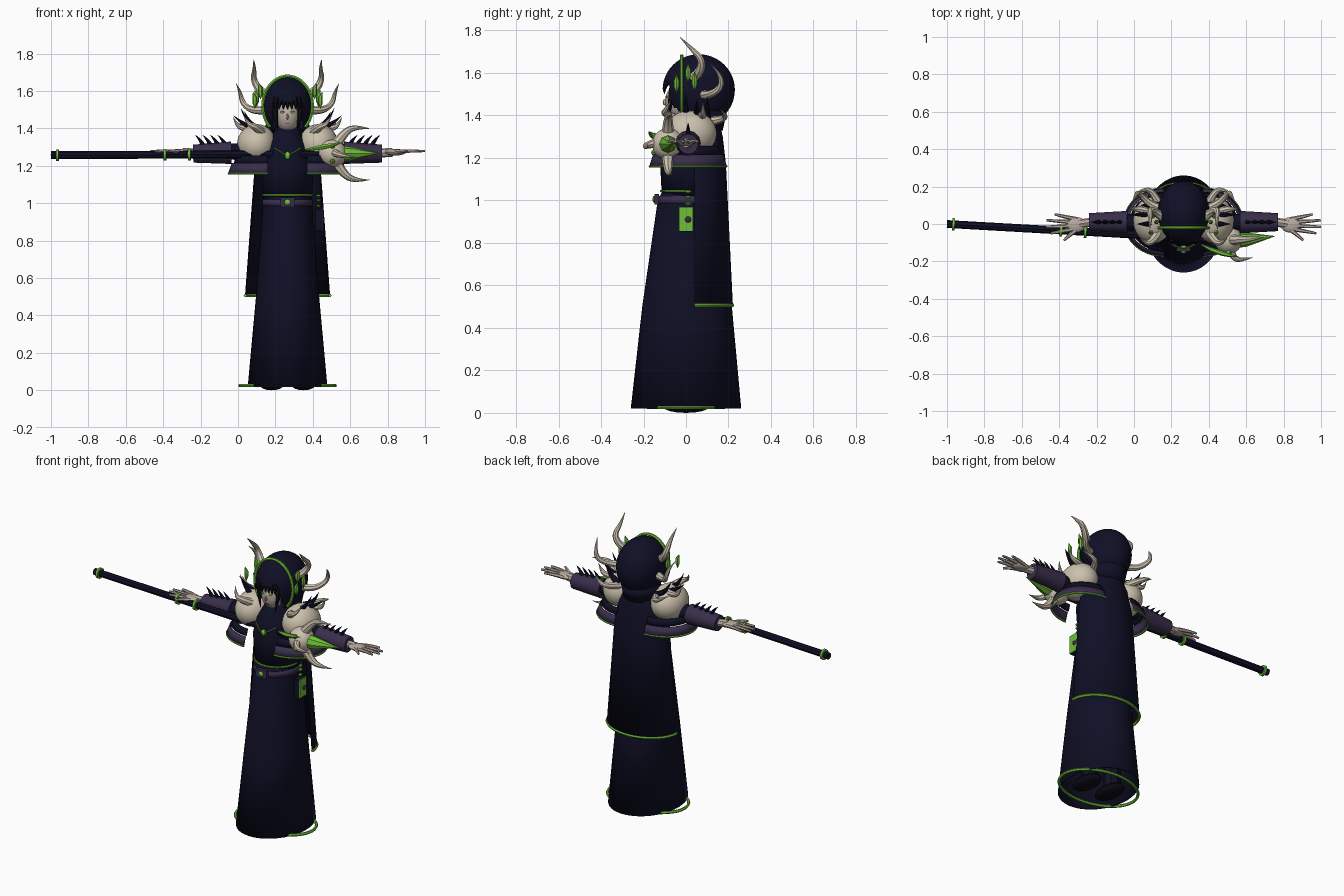
import bpy, bmesh
from math import cos, sin, pi, radians
from mathutils import Vector

if "Cube" in bpy.data.objects:
    bpy.data.objects.remove(bpy.data.objects["Cube"], do_unlink=True)

CX = 0.265  # body axis
parts = []


def material(name, rgb):
    m = bpy.data.materials.new(name)
    m.use_nodes = True
    m.diffuse_color = (*rgb, 1)
    m.node_tree.nodes["Principled BSDF"].inputs["Base Color"].default_value = (*rgb, 1)
    return m


NAVY = material("navy cloth", (0.005, 0.005, 0.02))
PURPLE = material("dusk purple", (0.04, 0.027, 0.07))
GREEN = material("bright green", (0.16, 0.52, 0.04))
BONE = material("bone", (0.6, 0.53, 0.42))
SKIN = material("pale skin", (0.48, 0.40, 0.35))
BLACK = material("black hair", (0.004, 0.004, 0.008))


def add(name, mesh, mat):
    ob = bpy.data.objects.new(name, mesh)
    bpy.context.collection.objects.link(ob)
    mesh.materials.clear()
    mesh.materials.append(mat)
    parts.append(ob)
    return ob


def from_bm(name, bm, mat):
    bmesh.ops.recalc_face_normals(bm, faces=bm.faces[:])
    mesh = bpy.data.meshes.new(name)
    bm.to_mesh(mesh)
    bm.free()
    return add(name, mesh, mat)


def ball(name, c, r, mat, cut=None, seg=32):
    """Ellipsoid; faces whose centre satisfies cut are removed."""
    bm = bmesh.new()
    bmesh.ops.create_uvsphere(bm, u_segments=seg, v_segments=seg // 2, radius=1)
    for v in bm.verts:
        v.co = Vector(c) + Vector([a * b for a, b in zip(v.co, r)])
    if cut:
        dead = [f for f in bm.faces if cut(f.calc_center_median())]
        bmesh.ops.delete(bm, geom=dead, context="FACES")
    return from_bm(name, bm, mat)


def box(name, c, size, mat):
    bm = bmesh.new()
    bmesh.ops.create_cube(bm, size=1)
    for v in bm.verts:
        v.co = Vector(c) + Vector([a * b for a, b in zip(v.co, size)])
    return from_bm(name, bm, mat)


def shell(name, rings, mat, a0=0, a1=360, n=40):
    """Loft of elliptical arcs, each ring = (z, x, y, rx, ry)."""
    bm = bmesh.new()
    full = a1 - a0 == 360
    count = n if full else n + 1
    rows = []
    for z, x, y, rx, ry in rings:
        angles = [radians(a0 + (a1 - a0) * i / n) for i in range(count)]
        rows.append([bm.verts.new((x + rx * cos(a), y + ry * sin(a), z)) for a in angles])
    for low, high in zip(rows, rows[1:]):
        for i in range(n):
            j = (i + 1) % count
            bm.faces.new((low[i], low[j], high[j], high[i]))
    ob = from_bm(name, bm, mat)
    mod = ob.modifiers.new("thickness", "SOLIDIFY")
    mod.thickness = 0.006
    mod.offset = 0
    return ob


def tube(name, pts, radii, mat, res=2, smooth=True):
    """Tapered tube along a path, turned into a mesh."""
    cu = bpy.data.curves.new(name, "CURVE")
    cu.dimensions = "3D"
    cu.bevel_depth = 1
    cu.bevel_resolution = res
    cu.use_fill_caps = True
    sp = cu.splines.new("NURBS" if smooth else "POLY")
    sp.points.add(len(pts) - 1)
    for p, co, r in zip(sp.points, pts, radii):
        p.co = (*co, 1)
        p.radius = max(r, 0.0006)
    if smooth:
        sp.order_u = 3
        sp.use_endpoint_u = True
        sp.resolution_u = 6
    tmp = bpy.data.objects.new("tmp", cu)
    bpy.context.collection.objects.link(tmp)
    bpy.context.view_layer.update()
    mesh = bpy.data.meshes.new_from_object(tmp.evaluated_get(bpy.context.evaluated_depsgraph_get()))
    bpy.data.objects.remove(tmp, do_unlink=True)
    return add(name, mesh, mat)


def trim(name, z, x, y, rx, ry, a0=0, a1=360, r=0.009):
    steps = [radians(a0 + (a1 - a0) * i / 40) for i in range(41)]
    pts = [(x + rx * cos(a), y + ry * sin(a), z) for a in steps]
    return tube(name, pts, [r] * 41, GREEN, 1, False)


# Robe, torso and cape
shell("robe", [(0.02, CX, 0, 0.21, 0.257), (0.5, CX, 0.005, 0.166, 0.208),
               (1.0, CX, 0.02, 0.128, 0.15), (1.04, CX, 0.02, 0.125, 0.13)], NAVY)
shell("torso", [(1.0, CX, 0.02, 0.125, 0.13), (1.2, CX, 0.02, 0.14, 0.14),
                (1.31, CX, 0.02, 0.11, 0.13), (1.38, CX, 0.03, 0.07, 0.1),
                (1.42, CX, 0.04, 0.06, 0.08)], NAVY)
shell("cape", [(0.5, CX, 0.04, 0.225, 0.178), (1.17, CX, 0.04, 0.175, 0.145),
               (1.3, CX, 0.04, 0.14, 0.13), (1.39, CX, 0.05, 0.08, 0.1)], NAVY, 0, 180)
trim("cape_trim", 0.507, CX, 0.04, 0.226, 0.178, 0, 180)
trim("hem_ring", 0.025, CX, 0, 0.255, 0.178)

# Belt, buckle and pendant
shell("belt", [(0.985, CX, 0.02, 0.133, 0.153), (1.02, CX, 0.02, 0.131, 0.15)], PURPLE)
trim("waist_trim", 1.045, CX, 0.02, 0.13, 0.137, 180, 360, 0.006)
box("buckle", (CX, -0.138, 1.005), (0.075, 0.02, 0.05), PURPLE)
ball("buckle_gem", (CX, -0.15, 1.005), (0.017, 0.008, 0.017), GREEN, seg=8)
ball("pendant", (CX, -0.122, 1.255), (0.017, 0.012, 0.022), GREEN, seg=8)
tube("necklace", [(CX - 0.07, -0.1, 1.295), (CX - 0.03, -0.124, 1.27), (CX, -0.126, 1.255),
                  (CX + 0.03, -0.124, 1.27), (CX + 0.07, -0.1, 1.295)], [0.004] * 5, GREEN, 1, False)

# Pouch on the left hip
box("pouch", (CX + 0.168, 0, 0.912), (0.035, 0.068, 0.116), NAVY)
box("pouch_face", (CX + 0.187, 0, 0.912), (0.006, 0.066, 0.114), GREEN)
ball("pouch_clasp", (CX + 0.19, 0.01, 0.91), (0.008, 0.015, 0.015), PURPLE, seg=8)
for dz in (0.985, 1.015, 1.04):
    ball("hip_charm", (CX + 0.165, 0.01, dz), (0.012, 0.016, 0.008), GREEN, seg=8)

# Hood with a face opening
ball("hood", (CX, 0.06, 1.52), (0.138, 0.17, 0.168), NAVY,
     lambda p: p.y < -0.02 and p.z < 1.535 and abs(p.x - CX) < 0.08, 48)
shell("hood_tail", [(1.33, CX, 0.06, 0.1, 0.11), (1.42, CX, 0.06, 0.115, 0.13)], NAVY, 0, 180)
arch = [radians(-45 + 270 * i / 32) for i in range(33)]
tube("hood_trim", [(CX + 0.133 * cos(a), -0.02, 1.52 + 0.16 * sin(a)) for a in arch],
     [0.009] * 33, GREEN, 1, False)
ball("face", (CX, -0.03, 1.465), (0.064, 0.068, 0.085), SKIN)
ball("nose", (CX, -0.098, 1.462), (0.007, 0.012, 0.016), SKIN, seg=8)
box("mouth", (CX, -0.09, 1.425), (0.026, 0.006, 0.004), PURPLE)
ball("neck", (CX, 0.01, 1.39), (0.035, 0.04, 0.06), SKIN, seg=16)
for i in range(-3, 4):
    tube("fringe", [(CX + i * 0.021, -0.085, 1.56), (CX + i * 0.021, -0.108, 1.53),
                    (CX + i * 0.023, -0.1, 1.5)], [0.014, 0.014, 0], BLACK, 1)


def horn(name, s, pts, r, mat=BONE):
    """Tapering horn; point = (outward distance, y, z)."""
    k = len(pts) - 1
    tube(name, [(CX + s * d, y, z) for d, y, z in pts],
         [r * (1 - i / k) ** 0.7 for i in range(k + 1)], mat)


for s, side in ((-1, "right"), (1, "left")):
    def X(d):
        return CX + s * d

    # Eyes, side locks and head ornaments
    ball(side + "_eye", (X(0.028), -0.092, 1.487), (0.013, 0.005, 0.006), GREEN, seg=8)
    tube(side + "_lock", [(X(0.068), -0.06, 1.54), (X(0.07), -0.075, 1.47), (X(0.05), -0.08, 1.385)],
         [0.018, 0.016, 0], BLACK, 1)
    horn(side + "_top_horn", s, [(0.09, 0.02, 1.57), (0.14, 0.06, 1.59), (0.185, 0.08, 1.66),
                                 (0.175, 0.02, 1.72), (0.182, -0.03, 1.77)], 0.028)
    horn(side + "_back_horn", s, [(0.11, 0.08, 1.5), (0.18, 0.1, 1.49), (0.24, 0.17, 1.53),
                                  (0.255, 0.16, 1.6), (0.275, 0.115, 1.64)], 0.024)
    for d, y, z in ((0.145, 0.01, 1.6), (0.165, 0.04, 1.56), (0.175, -0.045, 1.55)):
        tube(side + "_crystal", [(X(d), y, z - 0.045), (X(d), y, z - 0.015), (X(d), y, z + 0.015),
             (X(d + 0.01), y, z + 0.045)], [0, 0.013, 0.013, 0], GREEN, 1, False)

    # Shoulder orb, flared guard and its trim
    ball(side + "_shoulder_orb", (X(0.165), 0.02, 1.315), (0.105, 0.125, 0.108), BONE)
    a0 = -90 if s > 0 else 90
    gx = X(0.105)
    shell(side + "_guard", [(1.16, gx, 0.01, 0.21, 0.18), (1.215, gx, 0.01, 0.19, 0.162)],
          PURPLE, a0, a0 + 180)
    shell(side + "_guard_top", [(1.215, gx, 0.01, 0.18, 0.155), (1.255, gx, 0.01, 0.165, 0.14)],
          NAVY, a0, a0 + 180)
    trim(side + "_guard_trim", 1.16, gx, 0.01, 0.21, 0.18, a0, a0 + 180, 0.006)

    # Shoulder horns and dark spikes
    horn(side + "_shoulder_horn", s, [(0.14, -0.05, 1.38), (0.17, -0.1, 1.41), (0.21, -0.1, 1.42),
                                      (0.235, -0.07, 1.47)], 0.026)
    horn(side + "_shoulder_horn", s, [(0.15, 0.05, 1.39), (0.22, 0.08, 1.4), (0.27, 0.08, 1.41),
                                      (0.29, 0.08, 1.46)], 0.026)
    horn(side + "_shoulder_horn", s, [(0.13, 0.1, 1.37), (0.16, 0.17, 1.38), (0.21, 0.19, 1.4),
                                      (0.26, 0.16, 1.43)], 0.024)
    for d, y, z in ((0.25, 0.0, 1.51), (0.29, 0.05, 1.47), (0.23, 0.1, 1.49)):
        horn(side + "_dark_spike", s, [(0.13, y, 1.38), ((0.13 + d) / 2 + 0.02, y, 1.41), (d, y, z)],
             0.022, NAVY)

    # Arm, sleeve and sleeve spikes
    tube(side + "_arm", [(X(0.12), 0.01, 1.28), (X(0.32), 0.01, 1.275)], [0.05, 0.042], NAVY, 4, False)
    tube(side + "_sleeve", [(X(0.3), 0.01, 1.27), (X(0.505), 0.01, 1.265)], [0.06, 0.048], PURPLE, 4, False)
    tube(side + "_wrist", [(X(0.49), 0.01, 1.268), (X(0.56), 0, 1.272)], [0.024, 0.024], SKIN, 2, False)
    for d in (0.33, 0.37, 0.41, 0.45):
        horn(side + "_sleeve_spike", s, [(d, 0.01, 1.305), (d + 0.015, 0.01, 1.34),
                                         (d + 0.045, 0.01, 1.365)], 0.014, NAVY)

    # Hand with spread fingers
    ball(side + "_palm", (X(0.575), -0.005, 1.273), (0.058, 0.042, 0.018), SKIN, seg=16)
    for y0, d, y1 in ((0.025, 0.69, 0.052), (0.008, 0.733, 0.02), (-0.01, 0.735, -0.015),
                      (-0.025, 0.71, -0.05), (-0.03, 0.64, -0.088)):
        tube(side + "_finger", [(X(0.57), y0, 1.273), (X((0.58 + d) / 2), (y0 + y1) / 2, 1.282),
                                (X(d), y1, 1.278)], [0.012, 0.011, 0.006], SKIN, 1)

    # Leg and boot inside the robe
    tube(side + "_leg", [(X(0.085), 0.02, 0.03), (X(0.07), 0.02, 0.7)], [0.05, 0.06], NAVY, 2, False)
    ball(side + "_boot", (X(0.085), 0.0, 0.03), (0.065, 0.11, 0.03), BLACK, seg=16)


# Staff with green collars
def on_staff(x):
    return (x, -0.0567 * (x + 1), 1.257 + 0.004 * (x + 1))


tube("staff", [on_staff(-1), on_staff(0.45)], [0.021, 0.021], NAVY, 2, False)
for x in (-0.965, -0.39, -0.26):
    tube("staff_collar", [on_staff(x - 0.007), on_staff(x + 0.007)], [0.033, 0.033], GREEN, 3, False)

# Staff head: bone orb, green spike, blade and horns
ball("staff_orb", (0.505, -0.085, 1.265), (0.075, 0.075, 0.075), BONE)
tube("staff_spike", [(0.56, -0.085, 1.265), (0.6, -0.083, 1.265), (0.755, -0.065, 1.267)],
     [0.042, 0.038, 0], GREEN, 2, False)
tube("staff_blade", [(0.36, -0.11, 1.285), (0.46, -0.165, 1.3), (0.56, -0.175, 1.325)],
     [0.004, 0.024, 0], GREEN, 1)
for z in (1.225, 1.305):
    ball("staff_gem", (0.505, -0.15, z), (0.014, 0.014, 0.014), GREEN, seg=8)
for k in (-1, 1):
    horn("staff_horn", 1, [(0.26, -0.085, 1.265 + k * 0.05), (0.3, -0.085, 1.265 + k * 0.11),
                           (0.36, -0.08, 1.265 + k * 0.145), (0.44, -0.07, 1.262 + k * 0.137)], 0.03)
horn("staff_front_horn", 1, [(0.25, -0.14, 1.27), (0.27, -0.19, 1.26), (0.32, -0.19, 1.25),
                             (0.37, -0.18, 1.245)], 0.022)

# Smooth shading with sharp edges kept
bpy.ops.object.select_all(action="DESELECT")
for ob in parts:
    ob.select_set(True)
bpy.context.view_layer.objects.active = parts[0]
bpy.ops.object.shade_smooth_by_angle(angle=radians(40))
